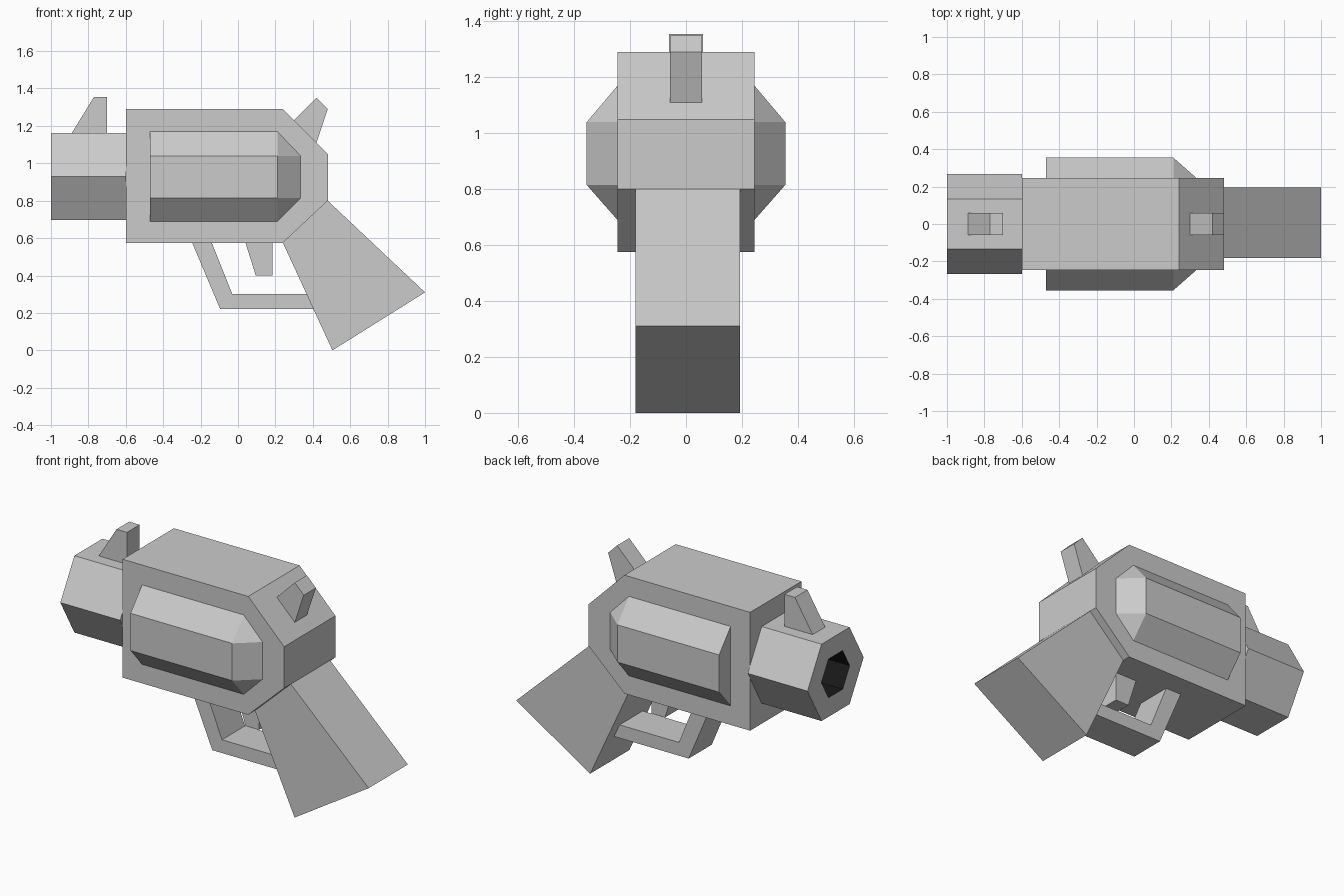
import bpy, bmesh, math
from mathutils import Vector

if "Cube" in bpy.data.objects:
    bpy.data.objects.remove(bpy.data.objects["Cube"])


def finish(name, bm):
    bmesh.ops.recalc_face_normals(bm, faces=bm.faces)
    me = bpy.data.meshes.new(name)
    bm.to_mesh(me)
    bm.free()
    ob = bpy.data.objects.new(name, me)
    bpy.context.collection.objects.link(ob)
    return ob


def plate(name, profile, y0, y1):
    """Extrude an x-z profile from y0 to y1."""
    bm = bmesh.new()
    face = bm.faces.new([bm.verts.new((x, y0, z)) for x, z in profile])
    ext = bmesh.ops.extrude_face_region(bm, geom=[face])
    moved = [v for v in ext["geom"] if isinstance(v, bmesh.types.BMVert)]
    bmesh.ops.translate(bm, verts=moved, vec=(0, y1 - y0, 0))
    return finish(name, bm)


# Frame, grip, trigger parts, sight and hammer
plate("frame", [(-.60, .575), (-.60, 1.29), (.24, 1.29), (.48, 1.05),
                (.48, .80), (.24, .575)], -.245, .245)
plate("grip", [(.48, .80), (1.0, .31), (.505, 0), (.24, .575)], -.181, .194)
plate("trigger_guard", [(-.245, .575), (-.095, .22), (.405, .22),
                        (.37, .30), (-.03, .30), (-.14, .575)], -.11, .11)
plate("trigger", [(.04, .575), (.095, .40), (.185, .40), (.185, .575)], -.065, .065)
plate("front_sight", [(-.89, 1.16), (-.77, 1.355), (-.70, 1.355), (-.70, 1.16)], -.06, .06)
plate("hammer", [(.30, 1.23), (.42, 1.35), (.48, 1.29), (.42, 1.11)], -.058, .058)

# Chamber drum: bevelled bulge on both sides of the frame
bm = bmesh.new()
for s in (-1, 1):
    for x in (-.47, .21):
        for y, z in [(.245, 1.17), (.355, 1.04), (.355, .815), (.245, .69)]:
            bm.verts.new((x, s * y, z))
    for z in (1.04, .815):
        bm.verts.new((.335, s * .245, z))
bmesh.ops.convex_hull(bm, input=bm.verts)
bmesh.ops.dissolve_limit(bm, angle_limit=.01, verts=bm.verts, edges=bm.edges)
finish("drum", bm)

# Hexagonal barrel with a bore: rings joined in sequence
bm = bmesh.new()
rings = []
for x, r in [(-.60, .268), (-1.0, .268), (-1.0, .135), (-.65, .135)]:
    rings.append([bm.verts.new((x, r * math.cos(i * math.pi / 3),
                                .93 + r * math.sin(i * math.pi / 3))) for i in range(6)])
bm.faces.new(rings[0])
for a, b in zip(rings, rings[1:]):
    for i in range(6):
        j = (i + 1) % 6
        bm.faces.new((a[i], a[j], b[j], b[i]))
bm.faces.new(rings[-1])
barrel = finish("barrel", bm)

# Grey outside, black bore
for label, c in [("steel", .6), ("bore_black", .01)]:
    mat = bpy.data.materials.new(label)
    mat.diffuse_color = (c, c, c, 1)
    mat.use_nodes = True
    mat.node_tree.nodes["Principled BSDF"].inputs["Base Color"].default_value = mat.diffuse_color
    barrel.data.materials.append(mat)
for p in barrel.data.polygons:
    inner = (p.center - Vector((p.center.x, 0, .93))).length < .14
    p.material_index = 1 if inner and p.center.x < -.62 else 0

# Same grey on every other part
for ob in bpy.context.collection.objects:
    if ob is not barrel and not ob.data.materials:
        ob.data.materials.append(bpy.data.materials["steel"]) if ob.name != "barrel" else None
